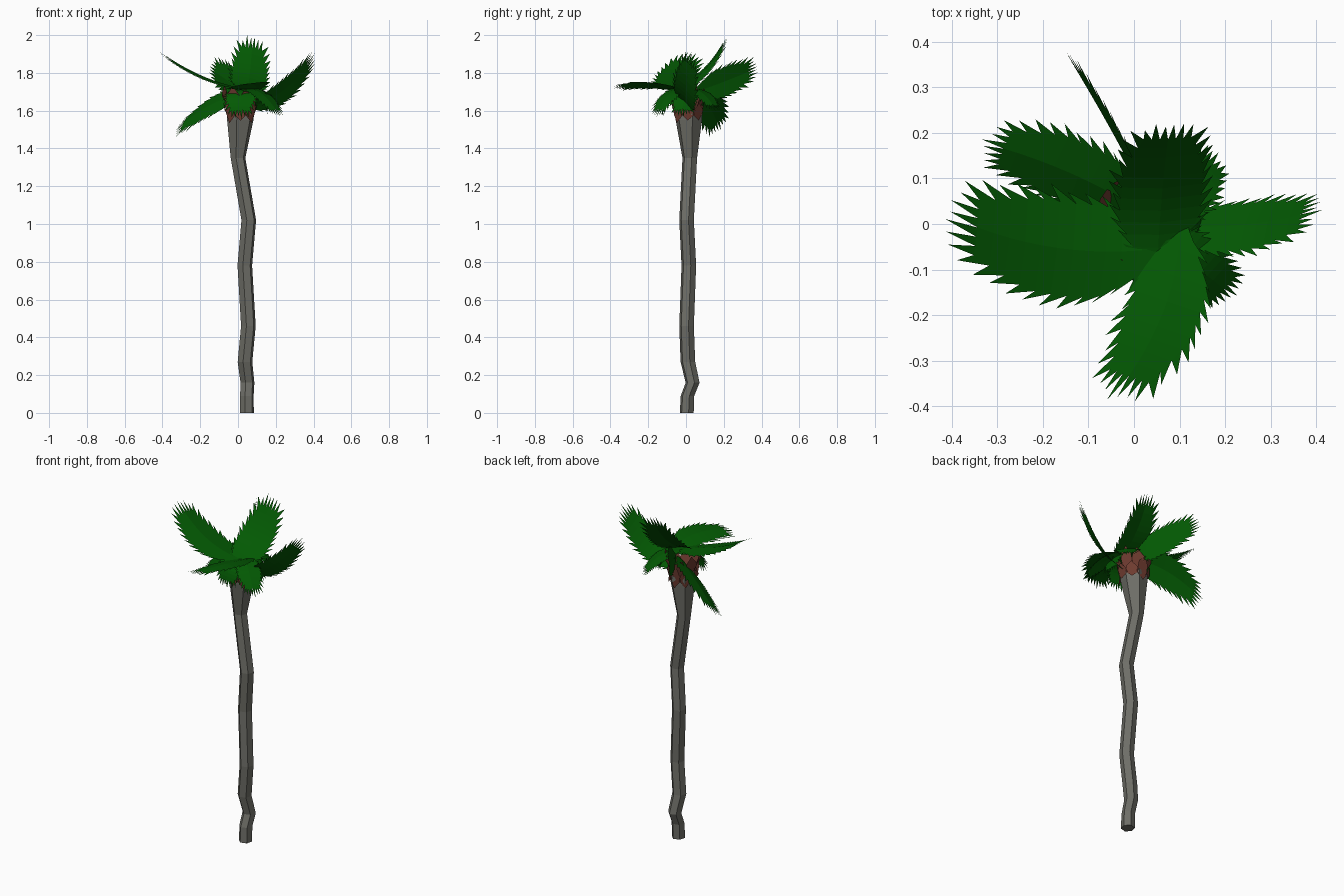
import bpy, bmesh, math, random
from mathutils import Vector

random.seed(4)
cube = bpy.data.objects.get("Cube")
if cube:
    bpy.data.objects.remove(cube, do_unlink=True)


def material(name, color):
    mat = bpy.data.materials.new(name)
    mat.use_nodes = True
    mat.diffuse_color = (*color, 1)
    mat.node_tree.nodes["Principled BSDF"].inputs["Base Color"].default_value = (*color, 1)
    return mat


BARK = material("grey bark", (0.155, 0.155, 0.135))
HUSK = material("brown husk", (0.16, 0.045, 0.03))
LEAF = material("leaf green", (0.001, 0.1, 0.001))


def finish(bm, name, mat):
    mesh = bpy.data.meshes.new(name)
    bm.to_mesh(mesh)
    bm.free()
    mesh.materials.append(mat)
    obj = bpy.data.objects.new(name, mesh)
    bpy.context.collection.objects.link(obj)
    return obj


# Crooked six-sided trunk, lofted through rings: x, y, z, radius
TRUNK = [(.047, .004, 0, .038), (.047, .008, .09, .037), (.05, .035, .16, .038),
         (.037, .01, .27, .04), (.055, .003, .46, .04), (.036, .015, .78, .04),
         (.057, .003, 1.02, .04), (0, .02, 1.35, .04), (.012, .015, 1.55, .072),
         (.014, .014, 1.6, .076)]
SIDES = 6
bm = bmesh.new()
rings = []
for x, y, z, r in TRUNK:
    angles = [math.tau * (k + 0.25) / SIDES for k in range(SIDES)]
    rings.append([bm.verts.new((x + r * math.cos(a), y + r * math.sin(a), z)) for a in angles])
for low, high in zip(rings, rings[1:]):
    for k in range(SIDES):
        j = (k + 1) % SIDES
        bm.faces.new((low[k], low[j], high[j], high[k]))
bm.faces.new(rings[0][::-1])
bm.faces.new(rings[-1])
finish(bm, "trunk", BARK)

# Jagged husk plates wrapped around the top of the trunk
bm = bmesh.new()
for layer, (z, r, lean) in enumerate([(1.55, .078, .012), (1.6, .073, .025)]):
    for k in range(8):
        a = math.tau * (k + layer / 2) / 8

        def at(da, radius, height):
            return bm.verts.new((.013 + radius * math.cos(a + da),
                                 .01 + radius * math.sin(a + da), height))
        rise = random.uniform(.08, .14)
        foot = at(0, r + .004, z - random.uniform(0, .02))
        left, right = at(-.45, r, z + .03), at(.45, r, z + .03)
        ul, ur = at(-.35, r + lean, z + rise * .7), at(.35, r + lean, z + rise * .6)
        top = at(random.uniform(-.2, .2), r + lean, z + rise)
        bm.faces.new((foot, right, ur, top, ul, left))
finish(bm, "husk", HUSK)


# Leaf half-width as a fraction, growing from the stem and rounding at the tip
def leaf_profile(u):
    if u < 0.6:
        return 0.2 + 0.58 * min(1, u / 0.3)
    return 0.78 - 1.2 * (u - 0.6)


def frond(name, base, bend, tip, side, width, teeth=12):
    base, bend, tip = Vector(base), Vector(bend), Vector(tip)
    across = Vector(side).normalized() * width
    normal = (tip - base).cross(across).normalized()
    if normal.z < 0:
        across, normal = -across, -normal

    def surface(u, v):
        spine = base * (1 - u) ** 2 + bend * 2 * u * (1 - u) + tip * u * u
        return spine + across * v - normal * width * 0.1 * abs(v)

    bm = bmesh.new()
    vert = lambda u, v: bm.verts.new(surface(u, v))
    end = 0.86
    us = [end * i / teeth for i in range(teeth + 1)]
    mid = [vert(u, 0) for u in us]
    for s in (-1, 1):
        edge = [vert(u, s * leaf_profile(u)) for u in us]

        def face(*vs):
            bm.faces.new(vs if s > 0 else vs[::-1])
        for i in range(teeth):
            face(mid[i], mid[i + 1], edge[i + 1], edge[i])
            # Pointed leaflet sweeping forward
            u = us[i + 1]
            reach = leaf_profile(u) + random.uniform(.08, .22) + .12 * u
            if u > 0.12:
                face(edge[i], edge[i + 1], vert(u + .01 + .07 * u, s * reach))
        # Fan of leaflets closing the tip
        w = leaf_profile(end)
        fan = [mid[-1]] + [vert(end, s * w * k / 3) for k in (1, 2)] + [edge[-1]]
        for k in range(3):
            point = vert(random.uniform(.97, 1.02) - .02 * k, s * w * (k + .4) / 2.4)
            face(fan[k], point, fan[k + 1])
    bmesh.ops.remove_doubles(bm, verts=bm.verts, dist=1e-5)
    finish(bm, name, LEAF)


# Name, base, bend, tip, direction across the leaf, half-width
frond("right_frond", (.08, -.05, 1.71), (-.17, -.09, 1.74), (-.41, .02, 1.91), (.1, 1, 0), .13)
frond("back_right_frond", (.03, .02, 1.69), (-.14, .13, 1.67), (-.34, .18, 1.49), (.3, .7, .65), .11)
frond("back_frond", (.03, .05, 1.7), (-.03, .18, 1.74), (-.155, .385, 1.83), (.1, 0, 1), .095)
frond("upright_frond", (.05, -.11, 1.7), (.06, .1, 1.74), (.08, .22, 2.0), (1, .05, -.22), .115)
frond("left_frond", (.06, 0, 1.62), (.25, -.02, 1.66), (.41, .035, 1.9), (.2, .7, -.65), .09)
frond("front_frond", (.1, 0, 1.71), (.1, -.2, 1.77), (-.05, -.385, 1.72), (.9, -.3, .2), .098)
# Short drooping fronds that hide the husk
frond("front_left_frond", (.04, -.01, 1.72), (.14, -.1, 1.72), (.22, -.16, 1.57), (1, 1, 0), .075)
frond("back_left_frond", (.04, 0, 1.72), (.13, .09, 1.73), (.18, .16, 1.6), (-1, 1, 0), .08)
frond("drooping_left_frond", (.05, 0, 1.7), (.15, -.01, 1.72), (.16, -.02, 1.57), (0, 1, 0), .08)
frond("small_front_frond", (.03, .02, 1.71), (.01, -.12, 1.73), (.01, -.13, 1.56), (1, -.1, 0), .095)
